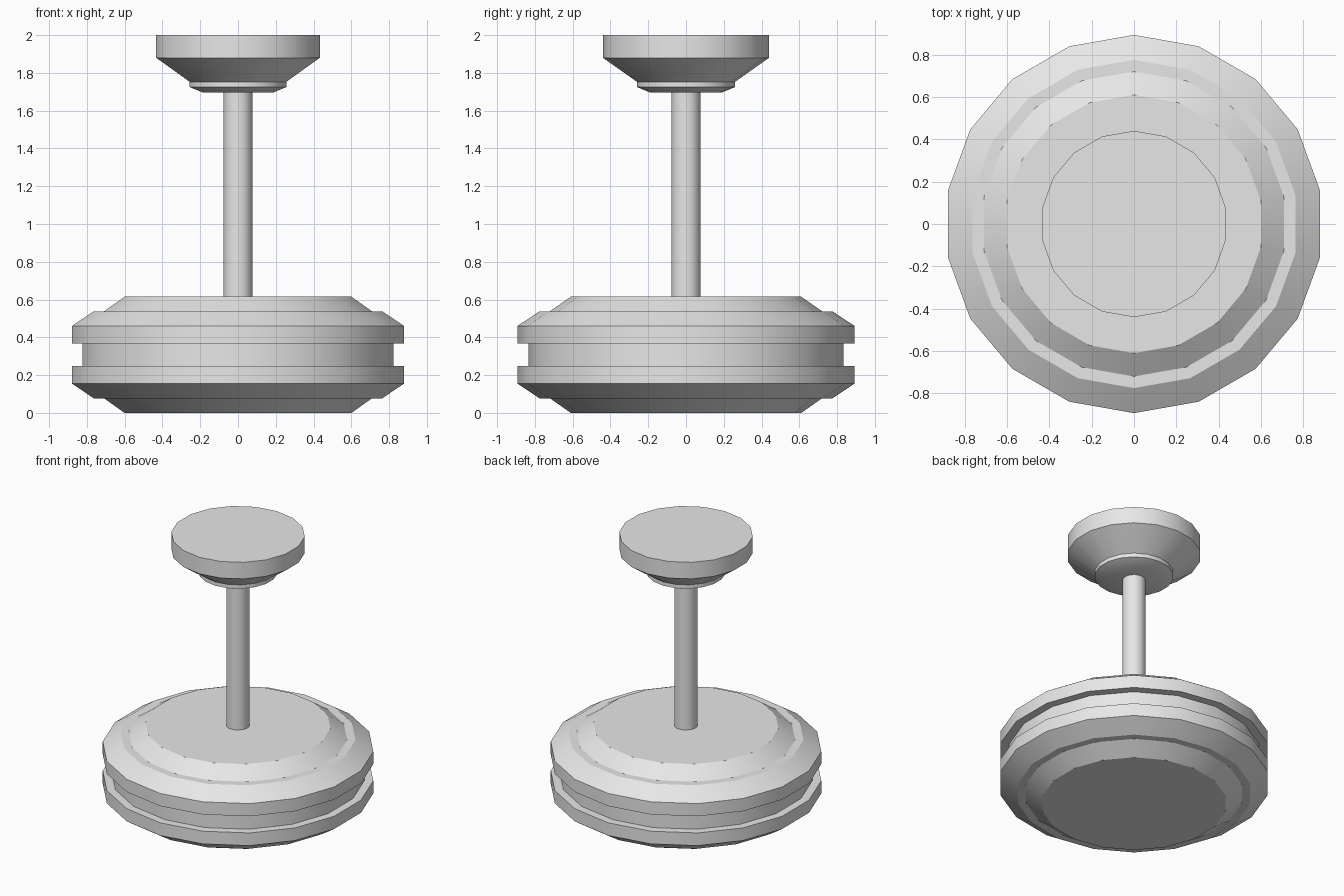
import bpy
import bmesh
import math

SIDES = 18

cube = bpy.data.objects.get("Cube")
if cube:
    bpy.data.objects.remove(cube, do_unlink=True)

grey = bpy.data.materials.new("light grey")
grey.use_nodes = True
colour = (0.8, 0.8, 0.8, 1)
grey.diffuse_color = colour
grey.node_tree.nodes["Principled BSDF"].inputs["Base Color"].default_value = colour


def turned(name, profile):
    """Turn a (radius, height) profile around z and close both ends."""
    bm = bmesh.new()
    rings = []
    for r, z in profile:
        ring = []
        for i in range(SIDES):
            a = math.pi / 2 + math.tau * i / SIDES
            ring.append(bm.verts.new((r * math.cos(a), r * math.sin(a), z)))
        rings.append(ring)
    for low, high in zip(rings, rings[1:]):
        for i in range(SIDES):
            j = (i + 1) % SIDES
            bm.faces.new((low[i], low[j], high[j], high[i]))
    bm.faces.new(rings[0][::-1])
    bm.faces.new(rings[-1])
    bmesh.ops.recalc_face_normals(bm, faces=bm.faces)
    mesh = bpy.data.meshes.new(name)
    bm.to_mesh(mesh)
    bm.free()
    mesh.materials.append(grey)
    obj = bpy.data.objects.new(name, mesh)
    bpy.context.collection.objects.link(obj)
    bpy.ops.object.select_all(action="DESELECT")
    obj.select_set(True)
    bpy.context.view_layer.objects.active = obj
    bpy.ops.object.shade_smooth_by_angle(angle=math.radians(30))
    return obj


# Grooved drum: the lower half profile is mirrored to make the upper half
HEIGHT = 0.615
lower = [(0.61, 0), (0.72, 0.077), (0.775, 0.077), (0.893, 0.155),
         (0.893, 0.247), (0.835, 0.247)]
upper = [(r, HEIGHT - z) for r, z in reversed(lower)]
turned("grooved_drum", lower + upper)

# Rod from the drum up into the cap
turned("rod", [(0.077, HEIGHT - 0.02), (0.077, 1.71)])

# Flared cap with a small collar
turned("flared_cap", [(0.187, 1.695), (0.26, 1.725), (0.26, 1.753),
                      (0.44, 1.88), (0.44, 2.0)])
